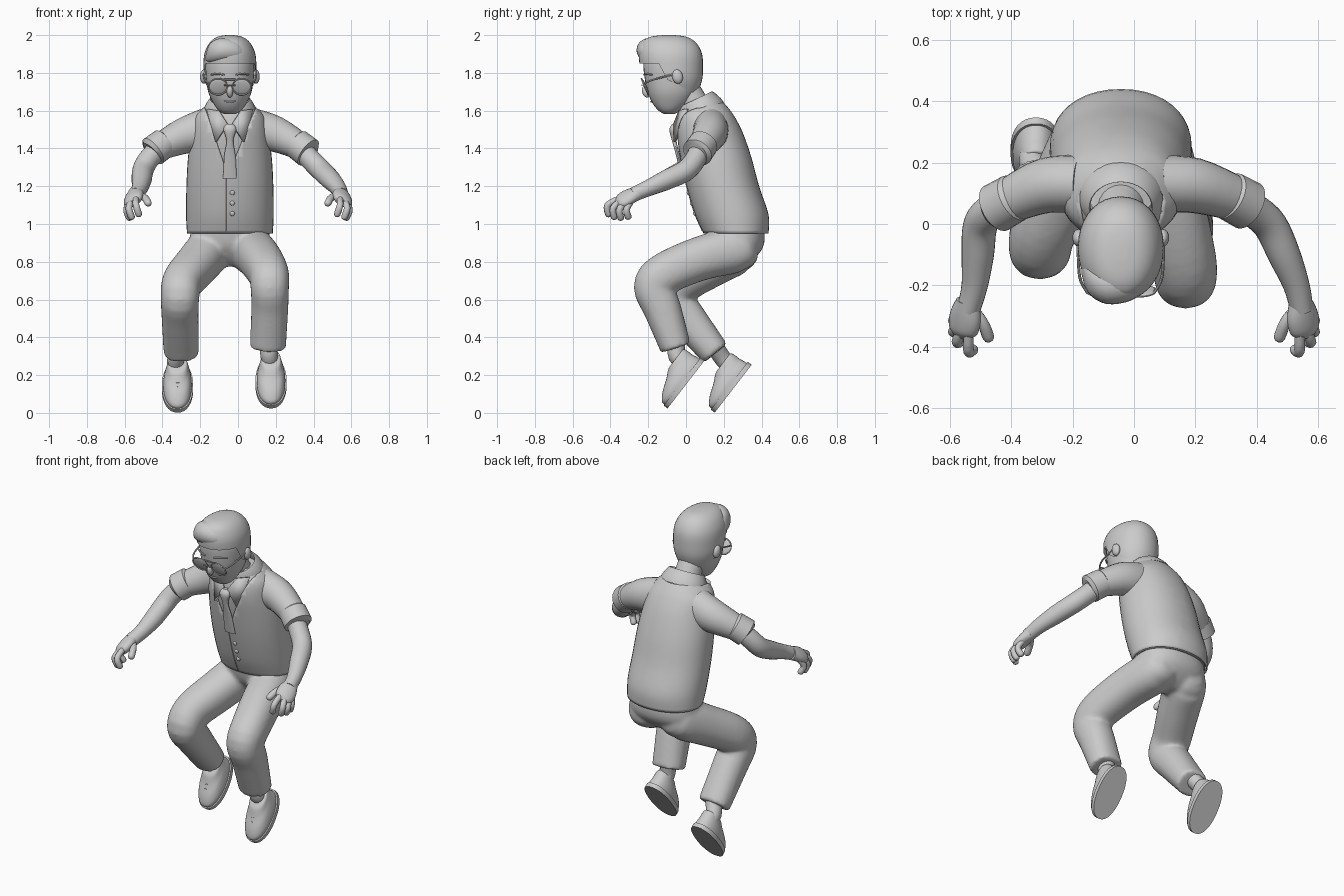
import bpy, bmesh, math
from mathutils import Vector
from mathutils.bvhtree import BVHTree

if "Cube" in bpy.data.objects:
    bpy.data.objects.remove(bpy.data.objects["Cube"])

CX = -0.043  # body centre line


def finish(bm, name):
    bmesh.ops.recalc_face_normals(bm, faces=bm.faces)
    me = bpy.data.meshes.new(name)
    bm.to_mesh(me)
    bm.free()
    ob = bpy.data.objects.new(name, me)
    bpy.context.collection.objects.link(ob)
    return ob


def loft(name, rows, axis=None, ref=(1, 0, 0), n=24, power=2.0, steps=4, caps=True):
    """Smooth skin through elliptical sections (x, y, z, radius_u, radius_v)."""
    P = [Vector(r) for r in rows]
    pts = []
    for i in range(len(P) - 1):
        a, b, c, d = P[max(i - 1, 0)], P[i], P[i + 1], P[min(i + 2, len(P) - 1)]
        for k in range(steps):
            t = k / steps
            pts.append(0.5 * (2 * b + (c - a) * t + (2 * a - 5 * b + 4 * c - d) * t * t
                              + (3 * b - a - 3 * c + d) * t ** 3))
    pts.append(P[-1])
    bm, rings = bmesh.new(), []
    for i, p in enumerate(pts):
        lo, hi = pts[max(i - 1, 0)], pts[min(i + 1, len(pts) - 1)]
        t = (Vector(axis) if axis else Vector((hi - lo)[:3])).normalized()
        u = Vector(ref)
        u = (u - t * u.dot(t)).normalized()
        v = t.cross(u)
        ring = []
        for k in range(n):
            c, s = math.cos(math.tau * k / n), math.sin(math.tau * k / n)
            c, s = (math.copysign(abs(q) ** (2 / power), q) for q in (c, s))
            ring.append(bm.verts.new(Vector(p[:3]) + u * c * p[3] + v * s * p[4]))
        rings.append(ring)
    for r, q in zip(rings, rings[1:]):
        for k in range(n):
            bm.faces.new((r[k - 1], r[k], q[k], q[k - 1]))
    if caps:
        bm.faces.new(rings[0][::-1])
        bm.faces.new(rings[-1])
    return finish(bm, name)


def stack(name, rows, grow=0, **kw):
    """Horizontal sections given as (z, y_front, y_back, half_width)."""
    return loft(name, [(CX, (f + b) / 2, z, w + grow, (b - f) / 2 + grow) for z, f, b, w in rows],
                axis=(0, 0, 1), **kw)


def tube(name, pts, r, n=12, **kw):
    return loft(name, [(*p, r, r) for p in pts], n=n, **kw)


def finger(name, pts, r):
    end = Vector(pts[-1]) + (Vector(pts[-1]) - Vector(pts[-2])) * 0.25
    return loft(name, [(*p, r, r) for p in pts] + [(*end, r * 0.35, r * 0.35)], ref=(.6, .5, .3), n=10)


def ball(name, loc, scale, rot=0):
    bm = bmesh.new()
    bmesh.ops.create_uvsphere(bm, u_segments=20, v_segments=12, radius=1)
    ob = finish(bm, name)
    ob.location, ob.scale, ob.rotation_euler = loc, scale, (rot, 0, 0)
    return ob


def trim(ob, planes, remove):
    """Cut along planes, then drop the faces whose centre meets the test."""
    bm = bmesh.new()
    bm.from_mesh(ob.data)
    for co, no in planes:
        bmesh.ops.bisect_plane(bm, geom=bm.verts[:] + bm.edges[:] + bm.faces[:],
                               plane_co=co, plane_no=no)
    dead = [f for f in bm.faces if remove(f.calc_center_median())]
    bmesh.ops.delete(bm, geom=dead, context='FACES')
    bmesh.ops.remove_doubles(bm, verts=bm.verts, dist=.003)
    bm.to_mesh(ob.data)
    bm.free()


def thicken(ob, t, offset=1):
    m = ob.modifiers.new("thickness", 'SOLIDIFY')
    m.thickness, m.offset = t, offset


# Torso: shirt body, with a V-necked waistcoat shell over it
torso = [(.95, .105, .425, .215), (1.05, .06, .425, .22), (1.2, .015, .375, .218),
         (1.35, -.02, .335, .21), (1.48, -.045, .29, .192), (1.56, -.04, .25, .175),
         (1.605, -.025, .22, .14), (1.64, .0, .19, .1)]
shirt = stack("shirt_body", torso, n=40, power=2.15)
vest = stack("waistcoat", torso, grow=.012, n=40, power=2.15, caps=False)
apex = Vector((CX - .01, 0, 1.255))
vl, vr = Vector((-.125, 0, .365)), Vector((.15, 0, .365))
nl, nr = vl.cross(Vector((0, 1, 0))), vr.cross(Vector((0, -1, 0)))
trim(vest, [(apex, nl), (apex, nr)],
     lambda c: c.y < .09 and ((c - apex).dot(nl) * nl.dot(vr) > 0
                              and (c - apex).dot(nr) * nr.dot(vl) > 0))
thicken(vest, .008, -1)
tree = BVHTree.FromPolygons([v.co for v in shirt.data.vertices],
                            [p.vertices[:] for p in shirt.data.polygons])


def front(x, z, out=.013):
    return Vector((x, tree.ray_cast(Vector((x, -1, z)), Vector((0, 1, 0)))[0].y - out, z))


for i, z in enumerate((1.165, 1.11, 1.055)):
    ball(f"button_{i}", front(-.03, z), (.013, .008, .013), .25)
tube("waistcoat_opening", [front(-.06, z) for z in (1.25, 1.15, 1.05, .96)], .003, n=6)

# Collar, collar points and tie
ax = Vector((0, -.43, .9))
loft("collar", [(*(Vector((CX, .075, 1.615)) + ax * h), a, b) for h, a, b in
                ((-.03, .14, .125), (.0, .135, .12), (.045, .11, .1), (.045, .1, .09), (-.02, .1, .09))],
     axis=ax, n=32, steps=2, caps=False)
for s, side in ((-1, "right"), (1, "left")):
    bm = bmesh.new()
    bm.faces.new([bm.verts.new((CX + s * x, y, z)) for x, y, z in
                  ((.125, .0, 1.61), (.077, -.065, 1.435), (.015, -.068, 1.53), (.06, -.04, 1.60))])
    thicken(finish(bm, f"{side}_collar_point"), .014)
loft("tie", [(CX, -.06, 1.53, .02, .012), (CX, -.068, 1.50, .034, .02), (CX, -.062, 1.44, .018, .012),
             (CX, -.042, 1.36, .03, .01), (CX, -.015, 1.24, .036, .008)], axis=(0, 0, 1), n=16)

# Neck and head
loft("neck", [(CX, .07, 1.58, .085, .08), (CX, .03, 1.66, .075, .075), (CX, -.02, 1.74, .075, .075)])
stack("head", [(1.582, -.115, -.06, .03), (1.60, -.145, -.03, .06), (1.64, -.178, .02, .088),
               (1.70, -.203, .055, .115), (1.78, -.22, .075, .127), (1.86, -.225, .08, .128),
               (1.93, -.2, .05, .105), (1.97, -.15, .0, .05)], n=32, power=2.15)
ball("nose", (CX, -.212, 1.70), (.017, .02, .032), .35)
tube("mouth", [(CX - .03, -.178, 1.65), (CX, -.186, 1.647), (CX + .03, -.178, 1.65)], .004, ref=(0, 0, 1))
hair = stack("hair", [(1.68, -.15, .055, .1), (1.76, -.23, .085, .135), (1.84, -.245, .09, .14),
                      (1.90, -.25, .085, .135), (1.945, -.24, .065, .117), (1.975, -.22, .035, .092),
                      (1.993, -.18, -.005, .06), (2.0, -.12, -.06, .02)], n=36, power=2.1)
trim(hair, [((0, 0, 1.85), (0, 0, 1)), ((0, -.145, 1.85), (0, 1, .55)), ((0, -.06, 1.745), (0, .5, 1))],
     lambda c: (c.z < 1.85 and c.y < -.145 + (1.85 - c.z) * .55) or c.z < 1.745 - (c.y + .06) * .5)
loft("hair_quiff", [(-.172, -.15, 1.88, .01, .01), (-.15, -.175, 1.905, .05, .05), (-.09, -.195, 1.92, .064, .066),
                    (-.01, -.19, 1.915, .056, .06), (.04, -.17, 1.90, .035, .04), (.06, -.15, 1.89, .01, .01)],
     axis=(1, 0, 0), ref=(0, 0, 1), n=20)

# Ears and sunglasses
for s, side in ((-1, "right"), (1, "left")):
    ball(f"{side}_ear", (CX + s * .138, -.045, 1.78), (.02, .028, .038), .2)
    mid = Vector((CX + s * .063, -.215, 1.727))
    ball(f"{side}_lens", mid, (.05, .008, .045), .42)
    rim = [mid + Vector((.05 * math.cos(a), -.018 * math.sin(a) - .003, .043 * math.sin(a)))
           for a in (math.tau * k / 24 for k in range(25))]
    tube(f"{side}_rim", rim, .004, n=6, ref=(0, 1, .4), steps=1)
    tube(f"{side}_temple", [(CX + s * .11, -.222, 1.745), (CX + s * .135, -.17, 1.765),
                            (CX + s * .14, -.04, 1.80)], .005, n=8)
    tube(f"{side}_eyebrow", [(CX + s * .03, -.222, 1.79), (CX + s * .065, -.211, 1.795),
                             (CX + s * .1, -.18, 1.79)], .005, n=8, ref=(0, 0, 1))
for z in (1.765, 1.735):
    tube("glasses_bridge", [(CX - .03, -.233, z), (CX + .03, -.233, z)], .004, n=8, ref=(0, 0, 1))

# Arms: sleeve, rolled cuff, forearm
arms = {
    "left": ([(.08, .13, 1.50, .112, .095), (.20, .125, 1.475, .095, .09), (.34, .08, 1.405, .07, .072)],
             [(.305, .095, 1.428), (.312, .092, 1.424), (.372, .06, 1.378), (.377, .056, 1.374)],
             [(.32, .085, 1.41), (.39, .045, 1.335), (.445, -.005, 1.28), (.49, -.1, 1.235),
              (.53, -.2, 1.19), (.548, -.28, 1.155)]),
    "right": ([(-.17, .13, 1.50, .112, .095), (-.29, .125, 1.465, .095, .09), (-.42, .07, 1.405, .07, .072)],
              [(-.385, .088, 1.432), (-.392, .085, 1.428), (-.45, .052, 1.385), (-.455, .05, 1.38)],
              [(-.41, .075, 1.41), (-.475, .035, 1.34), (-.503, -.01, 1.285), (-.51, -.1, 1.235),
               (-.52, -.2, 1.19), (-.54, -.28, 1.155)])}
for side, (sleeve, cuff, fore) in arms.items():
    loft(f"{side}_sleeve", sleeve, ref=(0, 0, 1))
    loft(f"{side}_cuff", [(*p, r, r) for p, r in zip(cuff, (.066, .08, .082, .064))], ref=(0, 0, 1), steps=1)
    loft(f"{side}_forearm", [(*p, r, r) for p, r in zip(fore, (.056, .056, .056, .053, .043, .038))], ref=(0, 0, 1))

# Hands
digits = {"index": ((.54, -.35, 1.135), (.54, -.415, 1.10), (.525, -.41, 1.05)),
          "middle": ((.56, -.34, 1.125), (.578, -.385, 1.085), (.563, -.38, 1.035)),
          "ring": ((.572, -.32, 1.115), (.59, -.352, 1.075), (.573, -.345, 1.03)),
          "little": ((.575, -.295, 1.115), (.59, -.315, 1.075), (.573, -.305, 1.035)),
          "thumb": ((.53, -.275, 1.15), (.495, -.32, 1.14), (.475, -.37, 1.11))}
for s, side in ((-1, "right"), (1, "left")):
    loft(f"{side}_palm", [(s * .543, -.25, 1.165, .036, .038), (s * .55, -.3, 1.145, .034, .055),
                          (s * .558, -.345, 1.12, .03, .052), (s * .562, -.37, 1.11, .012, .025)],
         ref=(s * .5, 0, 1))
    for d, pts in digits.items():
        finger(f"{side}_{d}_finger", [(s * x, y, z) for x, y, z in pts], .019 if d == "thumb" else .0175)

# Trousers: seat and legs fused into one skin
seat = stack("trousers", [(1.0, .1, .41, .2), (.93, .11, .418, .212), (.87, .13, .405, .21),
                          (.81, .18, .355, .17), (.775, .22, .3, .08)], n=32, power=2.2)
legs = {
    "left": [(.05, .375, .87, .05, .05), (.055, .33, .865, .1, .095), (.07, .25, .86, .116, .122),
             (.115, .07, .815, .115, .117), (.162, -.115, .735, .107, .112), (.168, -.17, .665, .102, .107),
             (.168, -.125, .55, .098, .1), (.158, -.055, .345, .096, .082)],
    "right": [(-.135, .375, .865, .05, .05), (-.14, .33, .86, .1, .095), (-.16, .26, .85, .116, .122),
              (-.225, .12, .775, .115, .117), (-.295, -.02, .69, .107, .112), (-.307, -.075, .61, .102, .107),
              (-.307, .0, .51, .098, .1), (-.3, .155, .315, .094, .08)]}
parts = [seat] + [loft(f"{side}_leg", rows, power=2.2) for side, rows in legs.items()]
bpy.ops.object.select_all(action='DESELECT')
for ob in parts:
    ob.select_set(True)
bpy.context.view_layer.objects.active = seat
bpy.ops.object.join()
skin = seat.modifiers.new("fuse", 'REMESH')
skin.mode, skin.voxel_size, skin.use_smooth_shade = 'VOXEL', .012, True
relax = seat.modifiers.new("relax", 'SMOOTH')
relax.factor, relax.iterations = .5, 8

# Ankles and laced shoes, toes pointing down
d, up = Vector((0, -.61, -.79)), Vector((0, -.79, .61))
for side, mid, top in (("left", Vector((.175, .0, .15)), (.158, -.05, .37)),
                       ("right", Vector((-.32, .25, .128)), (-.302, .16, .34))):
    def at(x, off, h):
        return (mid + Vector((x, 0, 0)) + d * off + up * h)[:]
    tube(f"{side}_ankle", [top, at(-.01, -.09, .13), at(0, -.08, .05)], .046)
    loft(f"{side}_shoe_sole", [(*at(0, 0, h), .083, .16) for h in (0, .026)],
         axis=up, n=32, power=2.2, steps=1)
    loft(f"{side}_shoe_upper", [(*at(0, -o, h), a, b) for o, h, a, b in
         ((0, .02, .075, .152), (.0, .045, .075, .15), (.02, .075, .068, .126),
          (.052, .10, .058, .094), (.072, .122, .05, .07), (.078, .127, .04, .055))],
         axis=up, n=32, power=2.2)
    for k in range(4):
        o, h = .06 - .025 * k, .087 + .01 * k
        tube(f"{side}_lace_{k}", [at(-.025, o, h - .004), at(0, o, h + .002), at(.025, o, h - .004)],
             .005, n=8, ref=(0, 0, 1))

# Smooth shading with crisp edges
for ob in bpy.context.scene.objects:
    ob.select_set(True)
    bpy.context.view_layer.objects.active = ob
bpy.ops.object.shade_smooth_by_angle(angle=math.radians(40))
